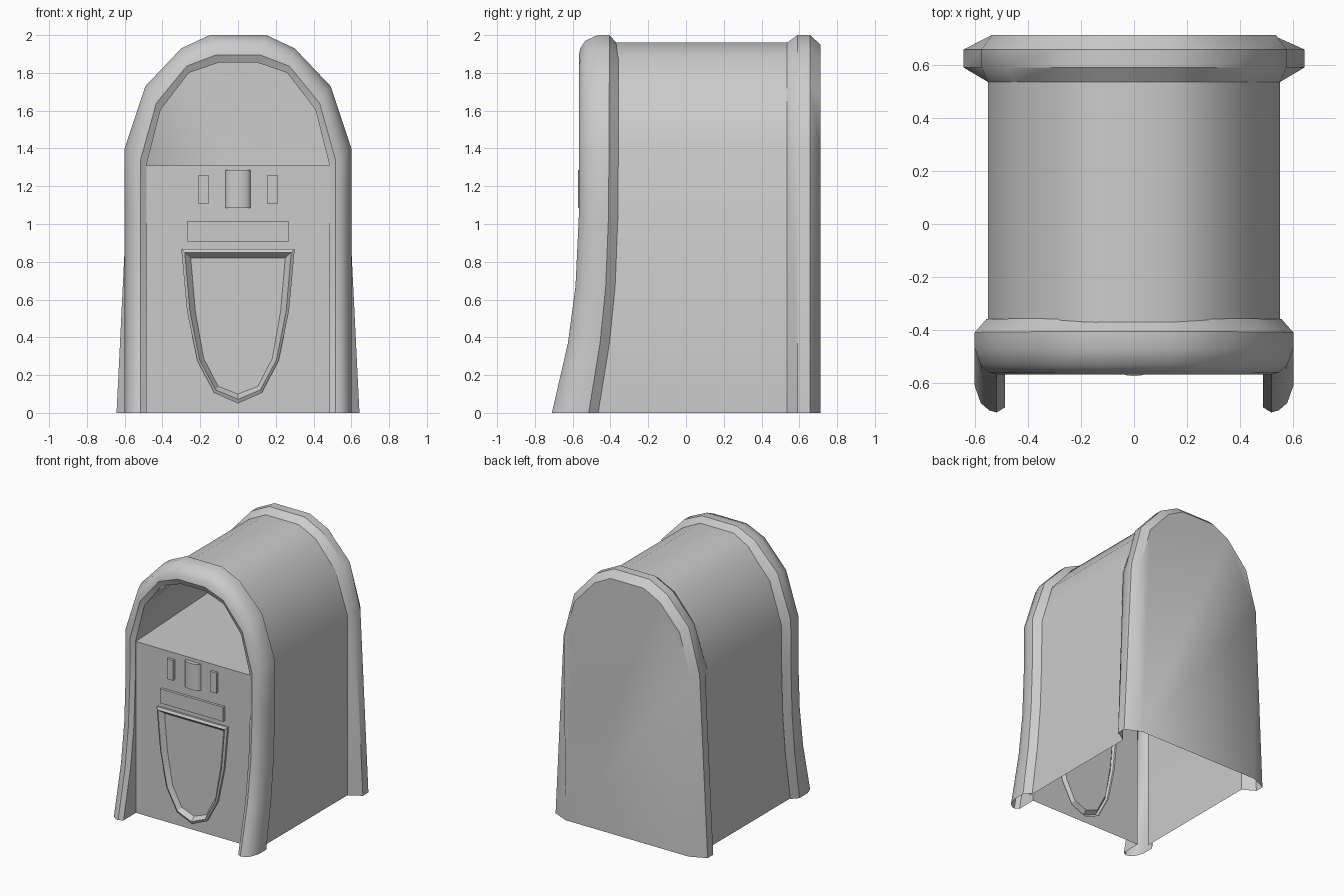
import bpy, bmesh, math

if "Cube" in bpy.data.objects:
    bpy.data.objects.remove(bpy.data.objects["Cube"])

PANEL_Y = -0.54
LEG_Z = [1.05, 0.67, 0.37, 0.0]


def finish(name, bm, angle=35):
    bmesh.ops.remove_doubles(bm, verts=bm.verts, dist=1e-5)
    bmesh.ops.recalc_face_normals(bm, faces=bm.faces)
    me = bpy.data.meshes.new(name)
    bm.to_mesh(me)
    bm.free()
    me.shade_smooth()
    me.set_sharp_from_angle(angle=math.radians(angle))
    ob = bpy.data.objects.new(name, me)
    bpy.context.collection.objects.link(ob)
    return ob


def loft(bm, rings, closed=False, cap=False):
    """Skin a list of equal-length point rings with quads."""
    vs = [[bm.verts.new(p) for p in r] for r in rings]
    n = len(vs[0])
    for a, b in zip(vs, vs[1:]):
        for i in range(n if closed else n - 1):
            j = (i + 1) % n
            bm.faces.new((a[i], a[j], b[j], b[i]))
    if cap:
        bm.faces.new(vs[-1])
    return vs


def mirror(half):
    """Right half (top to bottom) -> whole outline, left foot to right foot."""
    return [(-x, z) for x, z in reversed(half)] + [p for p in half if p[0] > 0]


def at_y(pts, y):
    return [(x, y, z) for x, z in pts]


def lerp_table(z, table):
    for (z0, v0), (z1, v1) in zip(table, table[1:]):
        if z <= z1:
            return v0 + (v1 - v0) * (z - z0) / (z1 - z0)
    return table[-1][1]


# Arched main shell, open at the bottom
SHELL = [(0.14, 1.96), (0.28, 1.89), (0.45, 1.69), (0.55, 1.38), (0.55, 0)]
bm = bmesh.new()
loft(bm, [at_y(mirror(SHELL), y) for y in (-0.5, 0.535)])
finish("body_shell", bm)

# Back rim and back wall
back_outer = [(0.15, 2.0), (0.30, 1.925), (0.485, 1.72), (0.575, 1.38), (0.643, 0)]
back_inner = [(0.14, 1.95), (0.275, 1.88), (0.445, 1.69), (0.535, 1.38), (0.52, 0)]
bm = bmesh.new()
loft(bm, [at_y(mirror(SHELL), 0.535), at_y(mirror(back_outer), 0.59),
          at_y(mirror(back_outer), 0.657), at_y(mirror(back_inner), 0.712)], cap=True)
finish("back_rim", bm)

# Front frame: rounded section swept round the arch, legs kicking forward
INNER = [(0.10, 1.855), (0.26, 1.80), (0.41, 1.605), (0.485, 1.31)]
OUTER = [(0.15, 2.0), (0.30, 1.93), (0.49, 1.73), (0.60, 1.40)]
inner = mirror(INNER + [(0.485, z) for z in LEG_Z])
outer = mirror(OUTER + [(0.60, z) for z in LEG_Z])
FRONT = [(0, -0.71), (0.37, -0.625), (0.67, -0.585), (1.05, -0.567), (2, -0.567)]
REAR = [(0, -0.465), (0.37, -0.405), (0.67, -0.375), (1.05, -0.36), (2, -0.355)]
# (blend inner->outer, reference curve, offset in y)
SECTION = [(0, None, PANEL_Y), (0, FRONT, 0.02), (0.28, FRONT, 0), (0.52, FRONT, 0.008),
           (0.80, FRONT, 0.035), (1, FRONT, 0.10), (1, REAR, -0.05), (0.62, REAR, 0)]
rings = []
for t, curve, dy in SECTION:
    ring = []
    for (xa, za), (xb, zb) in zip(inner, outer):
        x, z = xa + (xb - xa) * t, za + (zb - za) * t
        ring.append((x, dy + (lerp_table(z, curve) if curve else 0), z))
    rings.append(ring)
bm = bmesh.new()
loft(bm, rings)
finish("front_frame", bm)

# Recess above the front panel: flat shelf and arched lining
lining_back = [(0.14, 1.95), (0.275, 1.88), (0.445, 1.685), (0.545, 1.31)]
bm = bmesh.new()
loft(bm, [at_y(mirror(INNER), PANEL_Y), at_y(mirror(lining_back), 0.6)], closed=True)
finish("recess_shelf", bm)

# Front panel with a shield-shaped opening
shield_out = mirror([(0, 0.05), (0.125, 0.105), (0.215, 0.275), (0.27, 0.54), (0.30, 0.868)])
shield_mid = mirror([(0, 0.072), (0.118, 0.122), (0.203, 0.28), (0.255, 0.54), (0.282, 0.85)])
shield_in = mirror([(0, 0.10), (0.105, 0.14), (0.182, 0.29), (0.226, 0.54), (0.25, 0.82)])
bm = bmesh.new()
edges = []
for outline in ([(-0.485, 0), (0.485, 0), (0.485, 1.31), (-0.485, 1.31)], shield_out):
    vs = [bm.verts.new(p) for p in at_y(outline, PANEL_Y)]
    edges += [bm.edges.new((vs[i - 1], vs[i])) for i in range(len(vs))]
bmesh.ops.triangle_fill(bm, edges=edges, use_beauty=True, normal=(0, -1, 0))
finish("front_panel", bm)

# Raised shield trim and its sunken plate
bm = bmesh.new()
loft(bm, [at_y(shield_out, PANEL_Y), at_y(shield_out, PANEL_Y - 0.015),
          at_y(shield_mid, PANEL_Y - 0.025), at_y(shield_in, PANEL_Y + 0.01)],
     closed=True, cap=True)
finish("shield_hatch", bm, 20)


# Small raised blocks on the panel
def block(name, x, z, w, h, depth=0.02):
    bm = bmesh.new()
    rect = [(x - w / 2, z - h / 2), (x + w / 2, z - h / 2),
            (x + w / 2, z + h / 2), (x - w / 2, z + h / 2)]
    loft(bm, [at_y(rect, PANEL_Y), at_y(rect, PANEL_Y - depth)], closed=True, cap=True)
    finish(name, bm)


block("slot_left", -0.183, 1.183, 0.053, 0.155)
block("slot_right", 0.183, 1.183, 0.053, 0.155)
block("label_bar", 0, 0.96, 0.534, 0.11)

# Rounded centre knob
bm = bmesh.new()
arc = [(0.067 * math.cos(math.pi * i / 8), PANEL_Y - 0.033 * math.sin(math.pi * i / 8))
       for i in range(9)]
vs = loft(bm, [[(x, y, z) for x, y in arc] for z in (1.085, 1.285)], cap=True)
bm.faces.new(vs[0])
finish("centre_knob", bm, 50)
